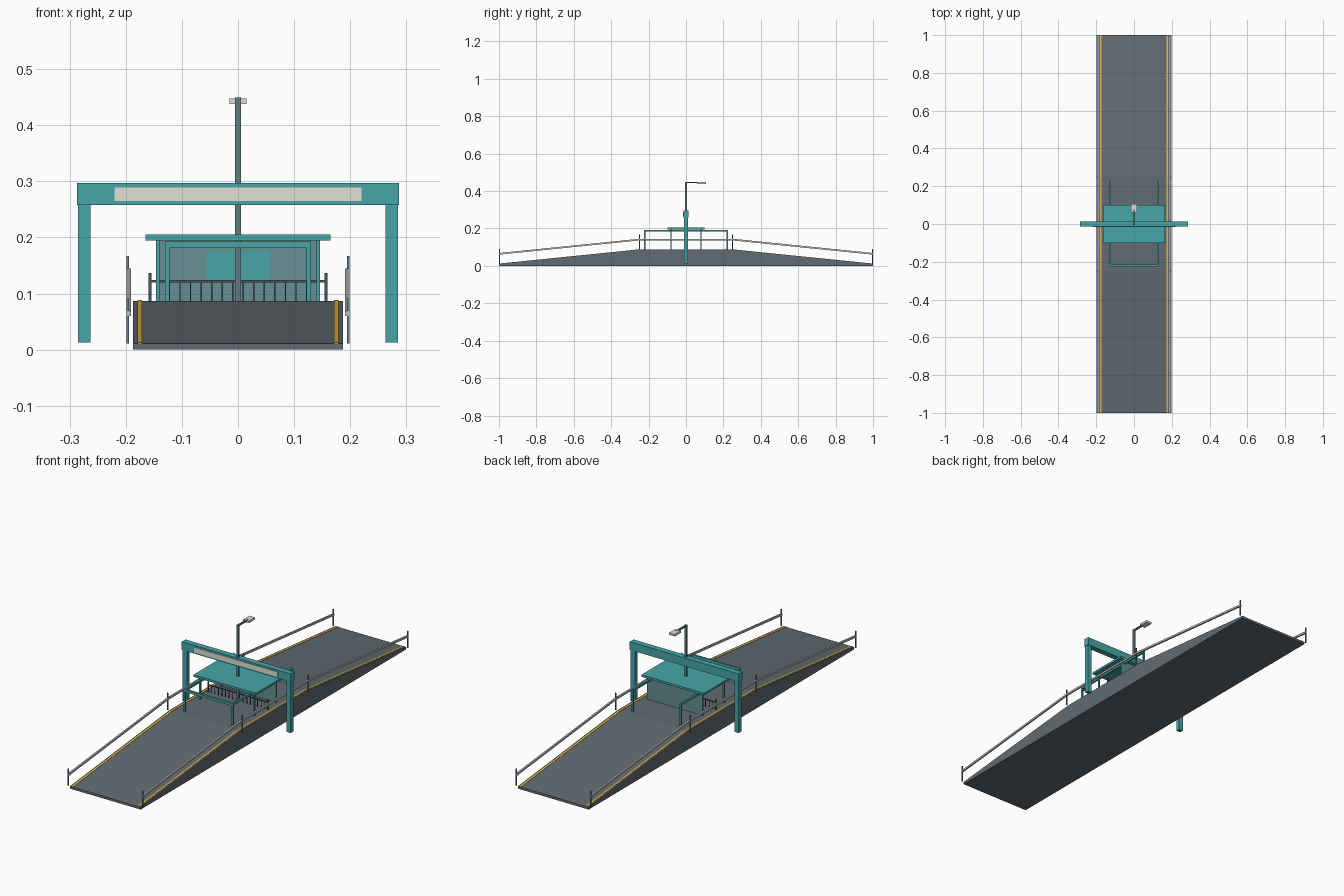
import bpy, bmesh, math
from mathutils import Vector

if "Cube" in bpy.data.objects:
    bpy.data.objects.remove(bpy.data.objects["Cube"])


def srgb(r, g, b):
    f = lambda c: (c / 255 / 12.92) if c < 11 else ((c / 255 + 0.055) / 1.055) ** 2.4
    return (f(r), f(g), f(b), 1)


def material(name, *rgb):
    m = bpy.data.materials.new(name)
    m.diffuse_color = srgb(*rgb)
    m.use_nodes = True
    m.node_tree.nodes["Principled BSDF"].inputs["Base Color"].default_value = m.diffuse_color
    return m


ASPHALT = material("asphalt", 98, 107, 114)
TEAL = material("teal paint", 70, 166, 168)
YELLOW = material("lane yellow", 232, 184, 56)
PALE = material("pale panel", 224, 224, 213)
RAIL = material("rail grey", 192, 194, 192)
DARK = material("dark steel", 72, 86, 92)
POLE = material("pole steel", 98, 126, 132)
WALL = material("wall grey teal", 102, 142, 147)


def finish(name, bm, mat):
    bmesh.ops.recalc_face_normals(bm, faces=bm.faces)
    me = bpy.data.meshes.new(name)
    bm.to_mesh(me)
    bm.free()
    me.materials.append(mat)
    ob = bpy.data.objects.new(name, me)
    bpy.context.collection.objects.link(ob)
    return ob


def box(name, x, y, z, mat):
    """Box from (min, max) ranges on each axis."""
    bm = bmesh.new()
    bmesh.ops.create_cube(bm, size=1)
    for v in bm.verts:
        v.co = Vector(r[0] + (c + 0.5) * (r[1] - r[0]) for r, c in zip((x, y, z), v.co))
    return finish(name, bm, mat)


def post(name, x, y, z0, z1, w, mat):
    return box(name, (x - w / 2, x + w / 2), (y - w / 2, y + w / 2), (z0, z1), mat)


def extrude_x(name, profile, x0, x1, mat):
    """Side profile of (y, z) points extruded across x."""
    bm = bmesh.new()
    face = bm.faces.new([bm.verts.new((x0, y, z)) for y, z in profile])
    ext = bmesh.ops.extrude_face_region(bm, geom=[face])
    bmesh.ops.translate(bm, vec=(x1 - x0, 0, 0),
                        verts=[g for g in ext["geom"] if isinstance(g, bmesh.types.BMVert)])
    return finish(name, bm, mat)


def band(line, low, high):
    """Closed profile between two vertical offsets of a line."""
    return [(y, z + low) for y, z in line] + [(y, z + high) for y, z in reversed(line)]


DECK = 0.087
road = [(-1, 0.011), (-0.25, DECK), (0.25, DECK), (1, 0.011)]

# Ramped road deck
extrude_x("road_ramp", [(-1, 0), *road, (1, 0)], -0.187, 0.187, ASPHALT)

for s, side in ((-1, "left"), (1, "right")):
    # Lane stripe and guard rail follow the deck
    extrude_x(f"lane_stripe_{side}", band(road, -0.001, 0.0015),
              s * 0.175 - 0.004, s * 0.175 + 0.004, YELLOW)
    extrude_x(f"guard_rail_{side}", band(road, 0.049, 0.058),
              s * 0.195 - 0.004, s * 0.195 + 0.004, RAIL)
    for i, (y, z) in enumerate(road):
        yy = y * 0.9975
        post(f"guard_post_{side}_{i}", s * 0.1965, yy, z, z + 0.08, 0.005, POLE)

    # Gantry leg
    box(f"gantry_leg_{side}", (s * 0.274 - 0.011, s * 0.274 + 0.011),
        (-0.01, 0.01), (0.013, 0.26), TEAL)

    # Canopy posts, side frame bar and frame posts
    for e, end in ((-1, "front"), (1, "back")):
        post(f"canopy_post_{side}_{end}", s * 0.143, e * 0.08, DECK, 0.196, 0.007, TEAL)
        post(f"frame_post_{side}_{end}", s * 0.126, e * 0.22, DECK, 0.19, 0.008, TEAL)
    box(f"frame_bar_{side}", (s * 0.126 - 0.0045, s * 0.126 + 0.0045),
        (-0.224, 0.224), (0.183, 0.193), TEAL)

    # Fence end post
    post(f"fence_post_{side}", s * 0.157, 0, DECK, 0.137, 0.005, DARK)
    # Notice panel on the shelter wall
    box(f"notice_panel_{side}", tuple(sorted((s * 0.002, s * 0.056))),
        (0.0768, 0.079), (0.12, 0.176), TEAL)

# Gantry beam and sign
box("gantry_beam", (-0.287, 0.287), (-0.014, 0.014), (0.258, 0.297), TEAL)
box("gantry_sign", (-0.22, 0.22), (-0.0165, -0.013), (0.265, 0.289), PALE)

# Shelter
box("canopy_roof", (-0.165, 0.165), (-0.1, 0.1), (0.195, 0.205), TEAL)
box("shelter_wall", (-0.141, 0.141), (0.078, 0.082), (DECK, 0.1955), WALL)
box("frame_crossbar", (-0.126, 0.126), (-0.2245, -0.2155), (0.181, 0.193), TEAL)

# Fence across the deck
box("fence_rail", (-0.157, 0.157), (-0.002, 0.002), (0.12, 0.124), DARK)
COUNT = 16
for i in range(COUNT):
    post(f"fence_bar_{i}", -0.141 + 0.282 * i / (COUNT - 1), 0, DECK, 0.121, 0.0025, DARK)

# Street lamp
post("lamp_pole", 0, 0, DECK, 0.449, 0.01, POLE)
box("lamp_arm", (-0.004, 0.004), (0, 0.075), (0.442, 0.449), POLE)
box("lamp_head", (-0.015, 0.015), (0.06, 0.106), (0.438, 0.448), PALE)
